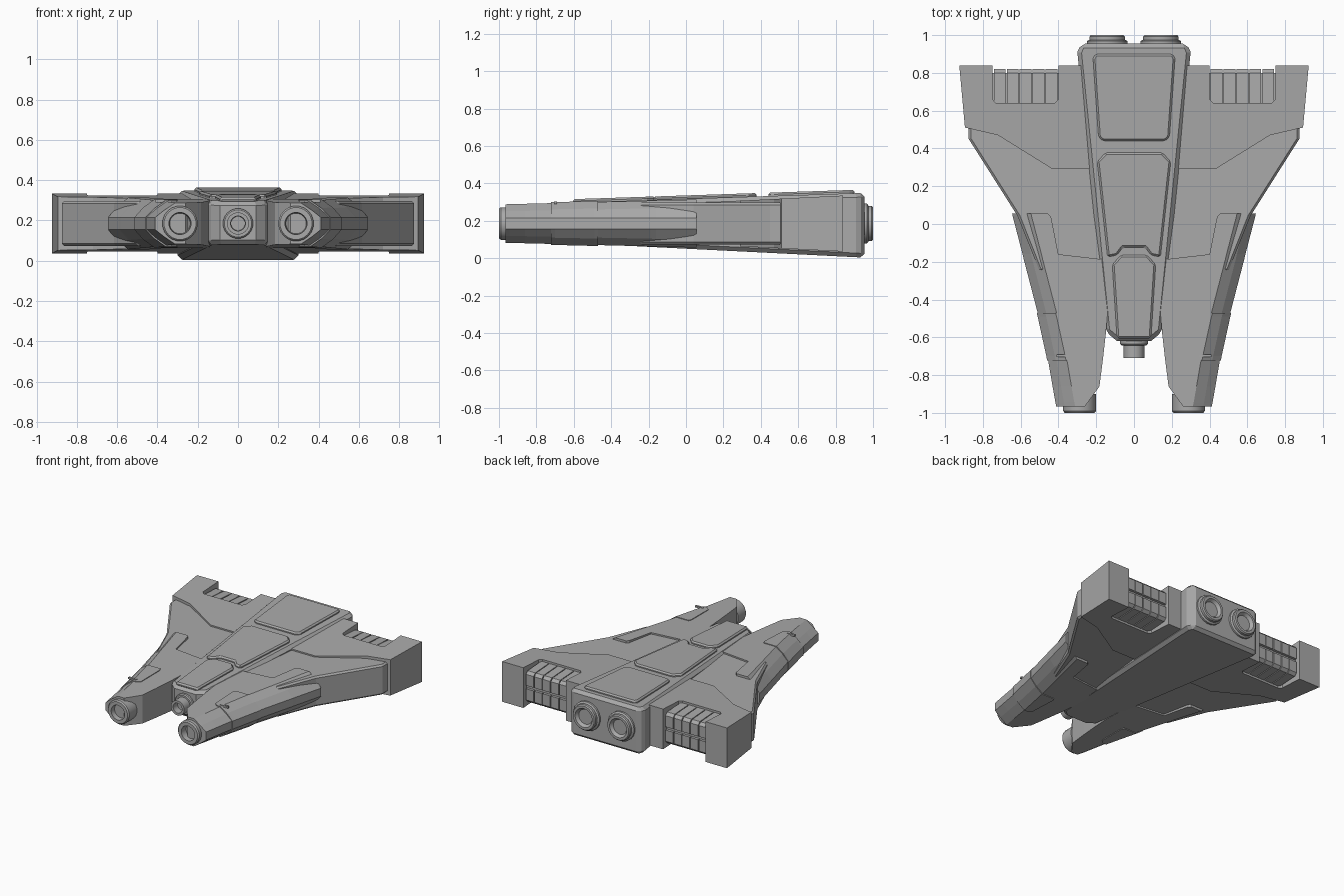
import bpy, bmesh, math
from mathutils import Matrix

if "Cube" in bpy.data.objects:
    bpy.data.objects.remove(bpy.data.objects["Cube"])

hull = bpy.data.materials.new("hull_grey")
hull.diffuse_color = (0.4, 0.4, 0.4, 1)
hull.use_nodes = True
hull.node_tree.nodes["Principled BSDF"].inputs["Base Color"].default_value = hull.diffuse_color
ZC = 0.185  # mid height of the craft


def finish(name, bm, mirror=False, bevel=0.0):
    bmesh.ops.recalc_face_normals(bm, faces=bm.faces)
    me = bpy.data.meshes.new(name)
    bm.to_mesh(me)
    bm.free()
    me.materials.append(hull)
    ob = bpy.data.objects.new(name, me)
    bpy.context.collection.objects.link(ob)
    if bevel:
        m = ob.modifiers.new("chamfer", "BEVEL")
        m.width, m.segments, m.limit_method = bevel, 1, "ANGLE"
        m.angle_limit = math.radians(40)
    if mirror:
        ob.modifiers.new("mirror", "MIRROR").use_clip = False
    return ob


def loft(name, rings, mirror=False, bevel=0.0):
    """Skin a list of equal-length rings and cap both ends."""
    bm = bmesh.new()
    vs = [[bm.verts.new(p) for p in r] for r in rings]
    n = len(rings[0])
    for a, b in zip(vs, vs[1:]):
        for i in range(n):
            j = (i + 1) % n
            bm.faces.new((a[i], a[j], b[j], b[i]))
    bm.faces.new(vs[0])
    bm.faces.new(vs[-1])
    return finish(name, bm, mirror, bevel)


def slab(name, outline, bottom, top, mirror=False, bevel=0.0):
    """Plan outline extruded between two heights that depend on y."""
    return loft(name, [[(x, y, f(y)) for x, y in outline] for f in (bottom, top)],
                mirror, bevel)


def both(half):
    """Complete a half outline across the centre line."""
    return half + [(-x, y) for x, y in reversed(half)]


def tube(name, x, profile, mirror=False, segs=20):
    """Revolve (y, radius) points around an axis along y."""
    rings = [[(x + r * math.cos(2 * math.pi * (i + .5) / segs), y,
               ZC + r * math.sin(2 * math.pi * (i + .5) / segs))
              for i in range(segs)] for y, r in profile]
    ob = loft(name, rings, mirror)
    for p in ob.data.polygons:
        p.use_smooth = len(p.vertices) == 4
    ob.data.set_sharp_from_angle(angle=math.radians(30))


# Fuselage wedge
def roof(y): return 0.347 + (y - 0.9) * 0.033
def keel(y): return 0.003 + (0.95 - y) * 0.05


slab("fuselage", both([(0.09, -0.62), (0.15, -0.57), (0.30, 0.91), (0.28, 0.955)]),
     keel, roof, bevel=0.022)

# Raised plates along the fuselage roof
plates = {
    "rear_roof_plate": [(0.165, 0.44), (0.188, 0.46), (0.217, 0.875), (0.205, 0.90)],
    "middle_roof_plate": [(0.06, -0.125), (0.09, -0.165), (0.14, -0.175),
                          (0.195, 0.33), (0.15, 0.378)],
    "front_roof_plate": [(0.09, -0.605), (0.115, -0.215), (0.07, -0.165)],
}
for name, half in plates.items():
    slab(name, both(half), lambda y: roof(y) - 0.01, lambda y: roof(y) + 0.018, bevel=0.01)

# Middle wing with chamfered leading edge
slab("middle_wing", [(0.12, -0.25), (0.50, -0.25), (0.615, 0.04), (0.875, 0.45),
                     (0.875, 0.56), (0.12, 0.56)],
     lambda y: 0.073, lambda y: 0.297, mirror=True, bevel=0.012)

# Thicker rear wing with a notch for the vents
def rear_top(y): return 0.307 + (y - 0.29) * 0.05


slab("rear_wing", [(0.12, 0.29), (0.43, 0.29), (0.72, 0.47), (0.87, 0.505), (0.895, 0.51),
                   (0.925, 0.84), (0.75, 0.84), (0.75, 0.66), (0.73, 0.64), (0.42, 0.64),
                   (0.40, 0.66), (0.40, 0.84), (0.12, 0.84)],
     lambda y: 2 * ZC - rear_top(y), rear_top, mirror=True)

# Vent core and louvres filling the notch
slab("vent_core", [(0.39, 0.62), (0.76, 0.62), (0.76, 0.80), (0.39, 0.80)],
     lambda y: 0.09, lambda y: 0.28, mirror=True)
profile = [(0.63, 0.012), (0.82, 0.012), (0.82, 0.095), (0.80, 0.115), (0.63, 0.125)]
for side, s in (("upper", 1), ("lower", -1)):
    for i in range(5):
        x = 0.406 + i * 0.0685
        loft(f"{side}_vent_louvre_{i + 1}",
             [[(u, y, ZC + s * h) for y, h in profile] for u in (x, x + 0.062)], mirror=True)


# Side prongs: faceted sections along y
def section(y, xi, xo, g=0.0):
    t = 0.312 + y * 0.025 + g
    xo += g
    k = 0.25 + (y + 1) * 0.02
    half = [(xi, t), (max(xo - 0.10, xi + .01), t), (xo - 0.045, k + g)]
    low = [(x, 2 * ZC - z) for x, z in reversed(half)]
    return [(x, y, z) for x, z in half + [(xo, ZC + .03), (xo, ZC - .03)] + low]


loft("prong", [section(*a) for a in (
    (-0.965, 0.26, 0.412), (-0.945, 0.245, 0.416), (-0.86, 0.183, 0.431),
    (-0.72, 0.165, 0.455), (-0.57, 0.148, 0.487), (-0.47, 0.14, 0.51),
    (-0.19, 0.14, 0.583), (-0.16, 0.40, 0.59), (0.04, 0.44, 0.642), (0.055, 0.455, 0.645))],
    mirror=True)

# Wrap-around access hatch on each prong
loft("prong_hatch", [section(y, xi, xo, 0.005) for y, xi, xo in (
    (-0.722, 0.33, 0.455), (-0.70, 0.305, 0.459), (-0.49, 0.30, 0.505),
    (-0.47, 0.31, 0.51))], mirror=True)
slab("hatch_handle", [(0.345, -0.705), (0.41, -0.705), (0.41, -0.69), (0.345, -0.69)],
     lambda y: 0.29, lambda y: 0.303, mirror=True)

# Gun barrels and engine nozzles
tube("prong_cannon", 0.288, [(-0.90, 0.088), (-0.99, 0.088), (-1.0, 0.08), (-1.0, 0.055),
                             (-0.95, 0.05)], mirror=True)
tube("nose_collar", 0, [(-0.60, 0.075), (-0.635, 0.075), (-0.642, 0.068)])
tube("nose_cannon", 0, [(-0.62, 0.055), (-0.71, 0.055), (-0.71, 0.037), (-0.66, 0.035)])
tube("engine_flange", 0.142, [(0.94, 0.108), (0.968, 0.108), (0.975, 0.098)], mirror=True)
tube("engine_nozzle", 0.142, [(0.95, 0.095), (0.992, 0.095), (1.0, 0.088), (1.0, 0.07),
                              (0.978, 0.055)], mirror=True)
